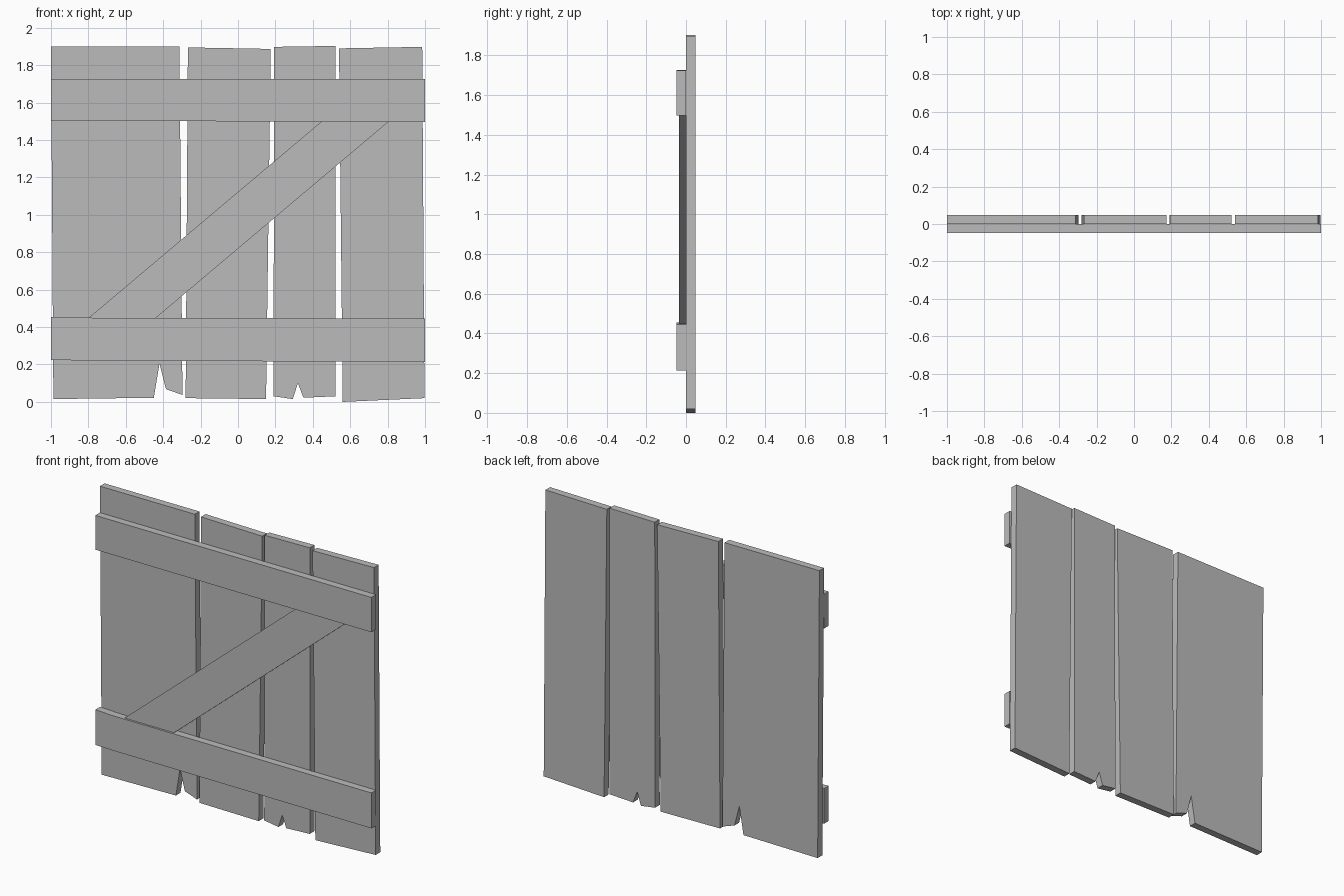
import bpy, bmesh

cube = bpy.data.objects.get("Cube")
if cube:
    bpy.data.objects.remove(cube, do_unlink=True)

# One plain colour for all the boards
grey = bpy.data.materials.new("plain grey")
grey.use_nodes = True
colour = (0.5, 0.5, 0.5, 1)
grey.diffuse_color = colour
grey.node_tree.nodes["Principled BSDF"].inputs["Base Color"].default_value = colour

BACK, JOINT, FRONT, BRACE = 0.048, 0.0, -0.048, -0.035


def board(name, outline, front, back):
    """Extrude an (x, z) outline from the front depth to the back depth."""
    bm = bmesh.new()
    face = bm.faces.new([bm.verts.new((x, front, z)) for x, z in outline])
    grown = bmesh.ops.extrude_face_region(bm, geom=[face])["geom"]
    verts = [v for v in grown if isinstance(v, bmesh.types.BMVert)]
    bmesh.ops.translate(bm, verts=verts, vec=(0, back - front, 0))
    bmesh.ops.recalc_face_normals(bm, faces=bm.faces)
    mesh = bpy.data.meshes.new(name)
    bm.to_mesh(mesh)
    bm.free()
    mesh.materials.append(grey)
    obj = bpy.data.objects.new(name, mesh)
    bpy.context.collection.objects.link(obj)
    return obj


# Upright planks, two of them with a split at the foot
planks = {
    "plank_right_outer": [(-1, 1.9), (-0.313, 1.9), (-0.297, 0.037), (-0.385, 0.068),
                          (-0.42, 0.205), (-0.45, 0.022), (-0.987, 0.015)],
    "plank_right_inner": [(-0.268, 1.895), (0.175, 1.887), (0.15, 0.015), (-0.28, 0.02)],
    "plank_left_inner": [(0.193, 1.898), (0.52, 1.903), (0.52, 0.03), (0.35, 0.022),
                         (0.32, 0.1), (0.293, 0.015), (0.19, 0.03)],
    "plank_left_outer": [(0.54, 1.89), (0.985, 1.898), (0.997, 0.02), (0.56, 0.0)],
}
for name, outline in planks.items():
    board(name, outline, JOINT, BACK)

# Cross rails
board("upper_rail", [(-1, 1.727), (1, 1.725), (1, 1.497), (-1, 1.503)], FRONT, JOINT)
board("lower_rail", [(-1, 0.455), (-0.87, 0.45), (1, 0.445), (1, 0.213),
                     (-0.87, 0.222), (-1, 0.225)], FRONT, JOINT)

# Diagonal brace between the rails
board("diagonal_brace", [(-0.8, 0.448), (-0.44, 0.448), (0.805, 1.498), (0.445, 1.498)],
      BRACE, JOINT)
